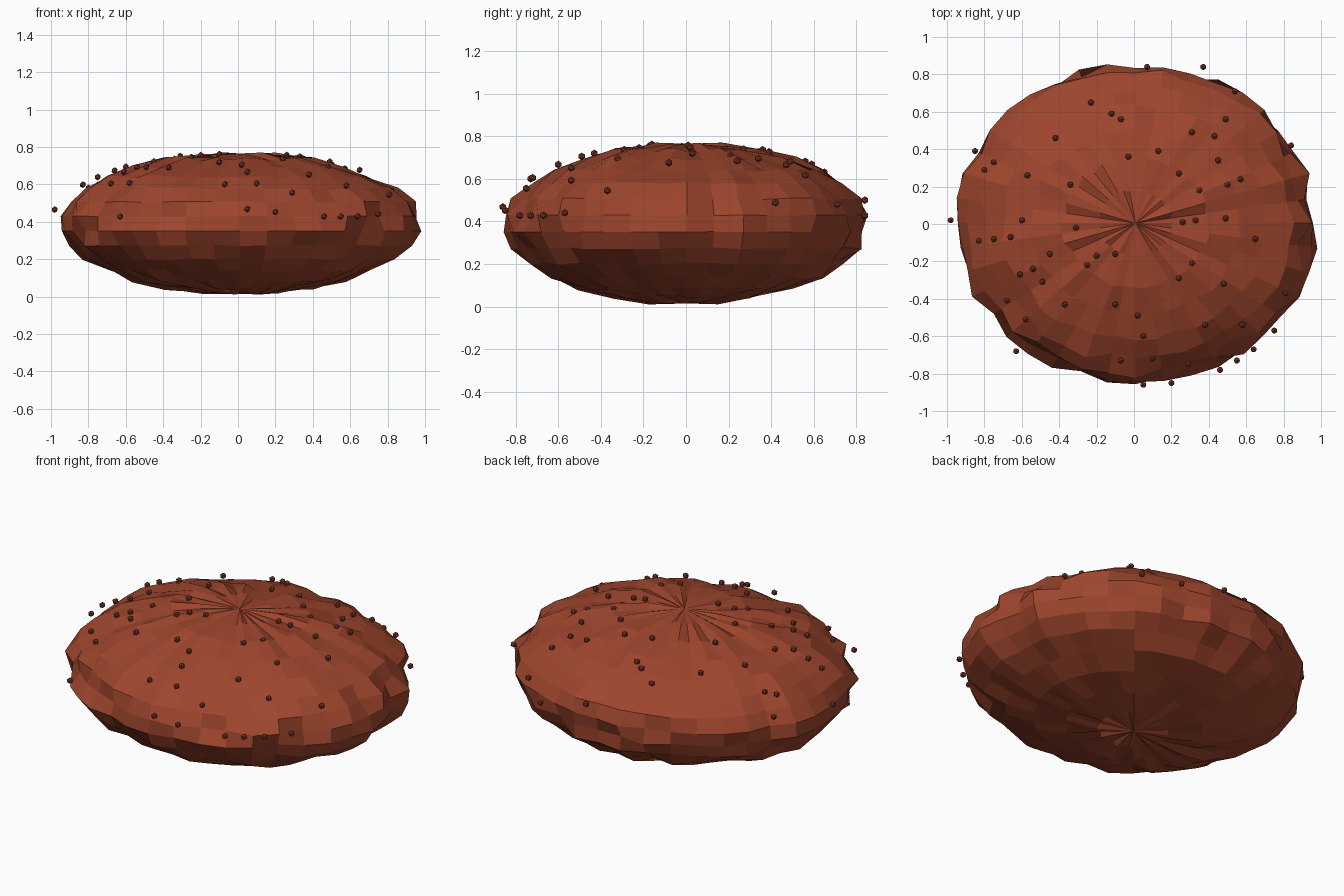
import bpy, bmesh, math, random
from mathutils import Vector, Matrix

if "Cube" in bpy.data.objects:
    bpy.data.objects.remove(bpy.data.objects["Cube"], do_unlink=True)

random.seed(7)
CENTRE = Vector((0.008, 0.005, 0.39))
SEGMENTS, ROWS = 40, 15


def material(name, colour):
    mat = bpy.data.materials.new(name)
    mat.use_nodes = True
    mat.diffuse_color = colour
    mat.node_tree.nodes["Principled BSDF"].inputs["Base Color"].default_value = colour
    return mat


def finish(bm, name, mat):
    mesh = bpy.data.meshes.new(name)
    bm.to_mesh(mesh)
    bm.free()
    mesh.materials.append(mat)
    obj = bpy.data.objects.new(name, mesh)
    bpy.context.collection.objects.link(obj)
    return obj


def rest_on_top(x, y, radii):
    """Point of the upper half of an ellipsoid above x, y."""
    rise = 1 - (x / radii[0]) ** 2 - (y / radii[1]) ** 2
    return Vector((x, y, CENTRE.z + radii[2] * math.sqrt(max(rise, 0.01))))


# Lumpy flattened body: a sphere whose points are pushed in and out at random
bm = bmesh.new()
bmesh.ops.create_uvsphere(bm, u_segments=SEGMENTS, v_segments=ROWS, radius=1)
for v in bm.verts:
    at_pole = abs(v.co.z) > 0.999
    bump = 1 if at_pole else random.uniform(0.962, 1.038)
    v.co = Vector((v.co.x * 0.955, v.co.y * 0.842, v.co.z * 0.375)) * bump + CENTRE
finish(bm, "patty_body", material("reddish brown", (0.34, 0.06, 0.026, 1)))

# Small crumbs sprinkled over the upper half, placed in hundredths of a unit
CRUMBS = [
    (7, 84), (37, 84), (-23, 65), (-12, 59), (-7, 56), (-42, 46), (-85, 39),
    (-80, 29), (-75, 33), (-57, 26), (-34, 21), (-3, 36), (13, 39), (24, 27),
    (31, 49), (43, 47), (49, 56), (54, 71), (84, 42), (45, 34), (57, 24),
    (50, 21), (35, 18), (26, 1), (33, 2), (49, 3), (65, -8), (-98, 2),
    (-60, 2), (-83, -9), (-75, -8), (-66, -7), (-31, -2), (-20, -17),
    (-25, -22), (-10, -16), (-45, -16), (-61, -27), (-54, -24), (-49, -31),
    (-68, -41), (-58, -51), (-37, -43), (-10, -43), (2, -49), (24, -29),
    (31, -21), (48, -32), (38, -54), (58, -54), (5, -60), (-7, -73),
    (10, -72), (29, -75), (5, -86), (20, -85), (46, -78), (55, -73),
    (64, -67), (75, -57), (81, -37), (-63, -68),
]
bm = bmesh.new()
for x, y in CRUMBS:
    place = rest_on_top(x / 100, y / 100, (1.0, 0.88, 0.38))
    bmesh.ops.create_icosphere(bm, subdivisions=1, radius=0.018,
                               matrix=Matrix.Translation(place))
finish(bm, "surface_crumbs", material("dark brown", (0.21, 0.04, 0.022, 1)))
